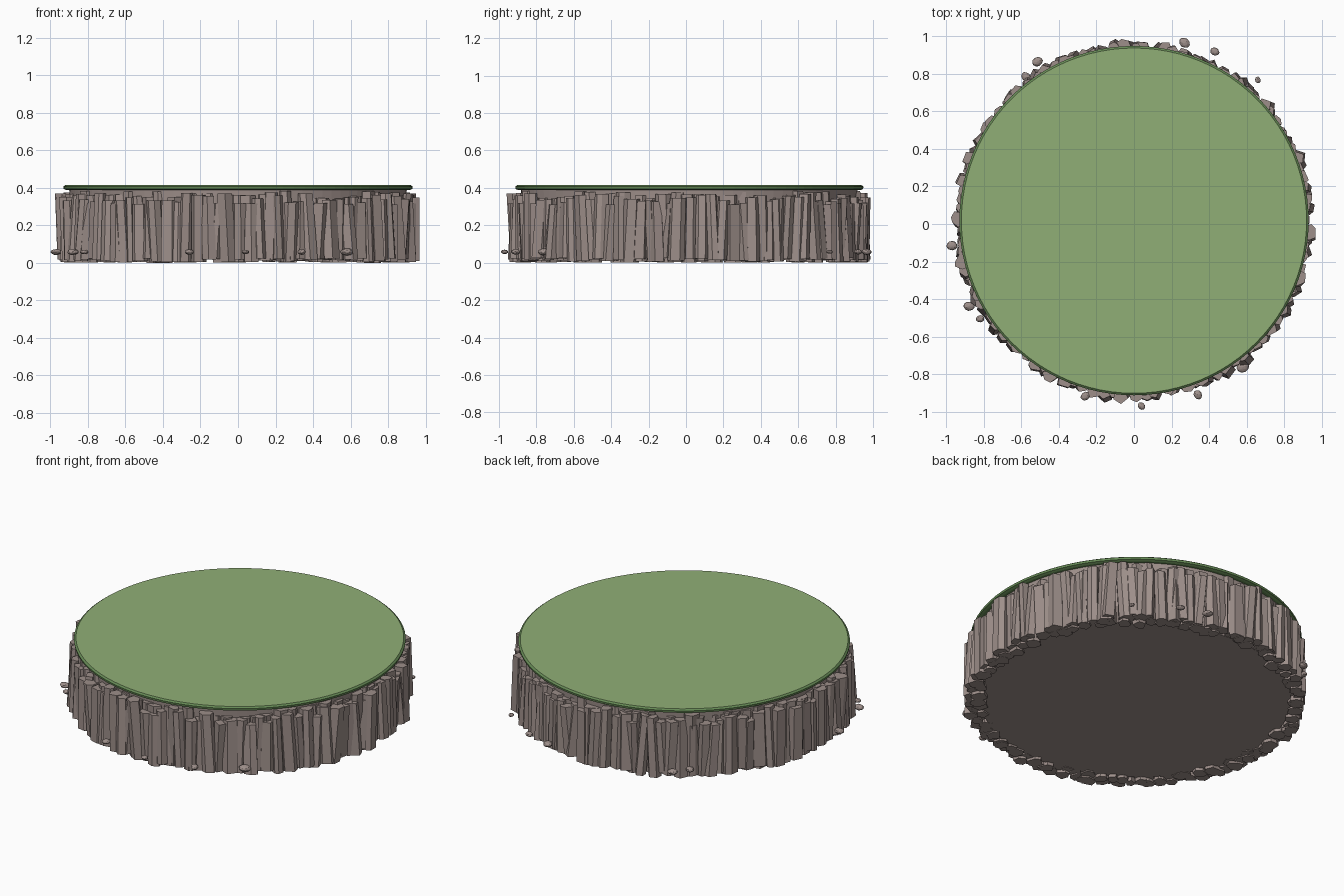
import bpy, bmesh, math, random
from mathutils import Matrix, Vector

random.seed(7)
if "Cube" in bpy.data.objects:
    bpy.data.objects.remove(bpy.data.objects["Cube"])

CENTRE = Vector((0, 0.018, 0))


def material(name, rgb):
    m = bpy.data.materials.new(name)
    m.use_nodes = True
    m.diffuse_color = (*rgb, 1)
    m.node_tree.nodes["Principled BSDF"].inputs["Base Color"].default_value = (*rgb, 1)
    return m


grass = material("grass green", (0.28, 0.43, 0.18))
grass_dark = material("dark grass green", (0.13, 0.25, 0.09))
rock = material("warm grey rock", (0.34, 0.275, 0.255))


def finish(name, bm, mats):
    bmesh.ops.recalc_face_normals(bm, faces=bm.faces)
    mesh = bpy.data.meshes.new(name)
    bm.to_mesh(mesh)
    bm.free()
    for m in mats:
        mesh.materials.append(m)
    ob = bpy.data.objects.new(name, mesh)
    bpy.context.collection.objects.link(ob)
    return ob


def lathe(name, profile, mats, sides=96):
    """Closed round solid from (radius, height) rings."""
    bm = bmesh.new()
    rings = []
    for r, z in profile:
        rings.append([bm.verts.new(CENTRE + Vector((r * math.cos(a), r * math.sin(a), z)))
                      for a in (math.tau * i / sides for i in range(sides))])
    for low, high in zip(rings, rings[1:]):
        for i in range(sides):
            j = (i + 1) % sides
            bm.faces.new((low[i], low[j], high[j], high[i]))
    bm.faces.new(rings[0][::-1])
    bm.faces.new(rings[-1])
    return finish(name, bm, mats)


# Rock core and the grass cap with a darker rim
lathe("rock_core", [(0.87, 0.02), (0.89, 0.2), (0.9, 0.395)], [rock])
cap = lathe("grass_cap", [(0.915, 0.388), (0.929, 0.394), (0.931, 0.407), (0.92, 0.415)],
            [grass_dark, grass])
for f in cap.data.polygons:
    f.material_index = int(f.normal.z > 0.95)


def add_column(bm, angle, dist, radius, bottom, top):
    """Slightly leaning, irregular six-sided prism."""
    sides = random.choice((5, 6, 6, 7))
    spin = random.uniform(0, math.tau)
    base = CENTRE + Vector((dist * math.cos(angle), dist * math.sin(angle), 0))
    lean = Vector((random.uniform(-0.012, 0.012), random.uniform(-0.012, 0.012), 0))
    spokes = [(spin + math.tau * (i + random.uniform(-0.2, 0.2)) / sides,
               radius * random.uniform(0.85, 1.1)) for i in range(sides)]
    rings = []
    for z, scale, shift in ((bottom, 1.0, -lean), (top, 0.93, lean)):
        rings.append([bm.verts.new(base + shift + Vector((r * scale * math.cos(a),
                                                          r * scale * math.sin(a), z)))
                      for a, r in spokes])
    low, high = rings
    for i in range(sides):
        j = (i + 1) % sides
        bm.faces.new((low[i], low[j], high[j], high[i]))
    bm.faces.new(low[::-1])
    bm.faces.new(high)


# Two staggered rows of basalt columns around the edge
for name, count, dist, tops in (("inner_columns", 80, 0.885, (0.34, 0.385)),
                                ("outer_columns", 104, 0.917, (0.31, 0.375))):
    bm = bmesh.new()
    for k in range(count):
        add_column(bm, math.tau * (k + random.uniform(-0.3, 0.3)) / count,
                   dist + random.uniform(-0.012, 0.014), random.uniform(0.034, 0.05),
                   random.uniform(0.0, 0.025), random.uniform(*tops))
    finish(name, bm, [rock])

# Loose stones beside the wall: x, y, radius
stones = [(0.27, 0.966, 0.028), (0.43, 0.92, 0.023), (0.66, 0.768, 0.016),
          (0.58, -0.762, 0.032), (0.34, -0.91, 0.024), (0.04, -0.97, 0.02),
          (-0.26, -0.918, 0.024), (-0.82, -0.505, 0.021), (-0.88, -0.438, 0.027),
          (-0.97, -0.115, 0.027), (-0.515, 0.865, 0.027), (-0.575, 0.785, 0.025)]
bm = bmesh.new()
for x, y, r in stones:
    place = (Matrix.Translation((x, y, 0.058))
             @ Matrix.Rotation(random.uniform(0, math.tau), 4, 'Z')
             @ Matrix.Diagonal((1.1, 0.9, 0.6, 1)))
    made = bmesh.ops.create_icosphere(bm, subdivisions=2, radius=r, matrix=place)
    for v in made["verts"]:
        v.co += Vector([random.uniform(-0.05, 0.05) * r for _ in range(3)])
finish("loose_stones", bm, [rock])
